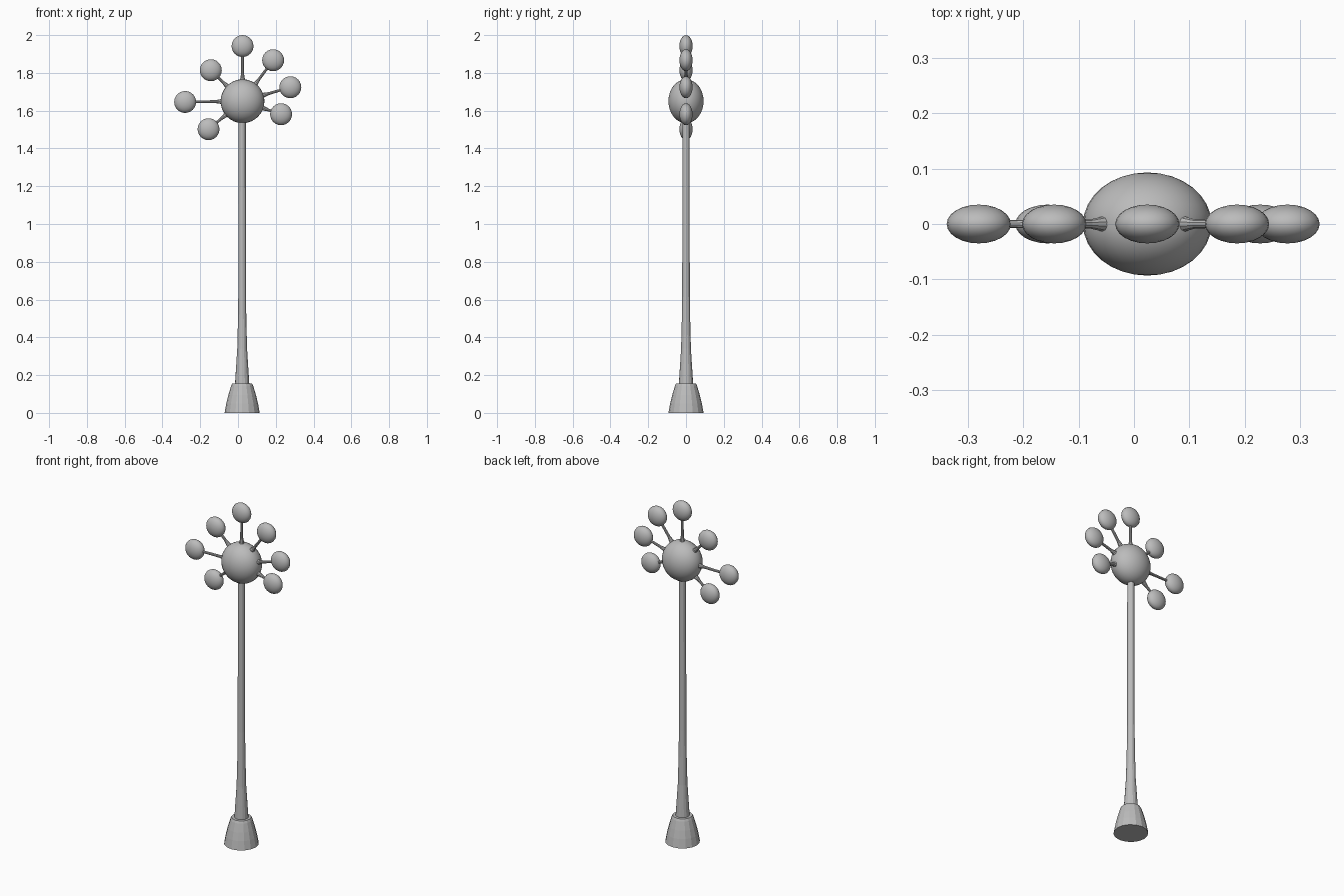
import bpy, bmesh, math
from mathutils import Vector, Matrix

cube = bpy.data.objects.get("Cube")
if cube:
    bpy.data.objects.remove(cube, do_unlink=True)

GREY = (0.5, 0.5, 0.5, 1)
mat = bpy.data.materials.new("plain grey")
mat.use_nodes = True
mat.diffuse_color = GREY
mat.node_tree.nodes["Principled BSDF"].inputs["Base Color"].default_value = GREY

AXIS_X = 0.022
HUB = Vector((0.024, 0, 1.65))


def finish(name, bm, smooth=30):
    mesh = bpy.data.meshes.new(name)
    bmesh.ops.recalc_face_normals(bm, faces=bm.faces)
    bm.to_mesh(mesh)
    bm.free()
    mesh.materials.append(mat)
    obj = bpy.data.objects.new(name, mesh)
    bpy.context.collection.objects.link(obj)
    if smooth:
        bpy.ops.object.select_all(action="DESELECT")
        obj.select_set(True)
        bpy.context.view_layer.objects.active = obj
        bpy.ops.object.shade_smooth_by_angle(angle=math.radians(smooth))
    return obj


def lathe(name, profile, sides, matrix, smooth=0):
    """Closed solid turned around local z from (radius, height) pairs."""
    bm = bmesh.new()
    rings = []
    for r, h in profile:
        angles = [2 * math.pi * i / sides for i in range(sides)]
        rings.append([bm.verts.new((r * math.cos(a), r * math.sin(a), h)) for a in angles])
    for low, high in zip(rings, rings[1:]):
        for i in range(sides):
            j = (i + 1) % sides
            bm.faces.new((low[i], low[j], high[j], high[i]))
    bm.faces.new(rings[0])
    bm.faces.new(rings[-1])
    bm.transform(matrix)
    return finish(name, bm, smooth)


def ellipsoid(name, centre, radius, depth, segments, rings):
    """Round in the front plane, flattened along y."""
    bm = bmesh.new()
    bmesh.ops.create_uvsphere(bm, u_segments=segments, v_segments=rings, radius=1)
    bm.transform(Matrix.Translation(centre)
                 @ Matrix.Diagonal((radius, depth, radius, 1))
                 @ Matrix.Rotation(math.pi / 2, 4, "X"))
    return finish(name, bm)


# Foot and flared pole
stand = Matrix.Translation((AXIS_X, 0, 0))
lathe("base", [(0.093, 0), (0.084, 0.05), (0.073, 0.095), (0.059, 0.142), (0.053, 0.155)], 16, stand)
lathe("pole", [(0.038, 0.15), (0.033, 0.23), (0.026, 0.34), (0.022, 0.5), (0.02, 0.66), (0.019, 1.58)],
      16, stand)

# Central hub
ellipsoid("hub", HUB, 0.116, 0.093, 32, 16)

# Outer balls on spokes that widen where they meet the hub
balls = [(0.024, 1.942), (0.186, 1.867), (0.277, 1.724), (0.228, 1.581),
         (-0.156, 1.502), (-0.28, 1.646), (-0.144, 1.814)]
for n, (x, z) in enumerate(balls, 1):
    centre = Vector((x, 0, z))
    ellipsoid(f"ball_{n}", centre, 0.058, 0.035, 24, 12)
    arm = centre - HUB
    turn = arm.to_track_quat("Z", "Y").to_matrix().to_4x4()
    lathe(f"spoke_{n}", [(0.016, 0.1), (0.012, 0.122), (0.008, 0.145), (0.007, arm.length - 0.04)],
          10, Matrix.Translation(HUB) @ turn)
